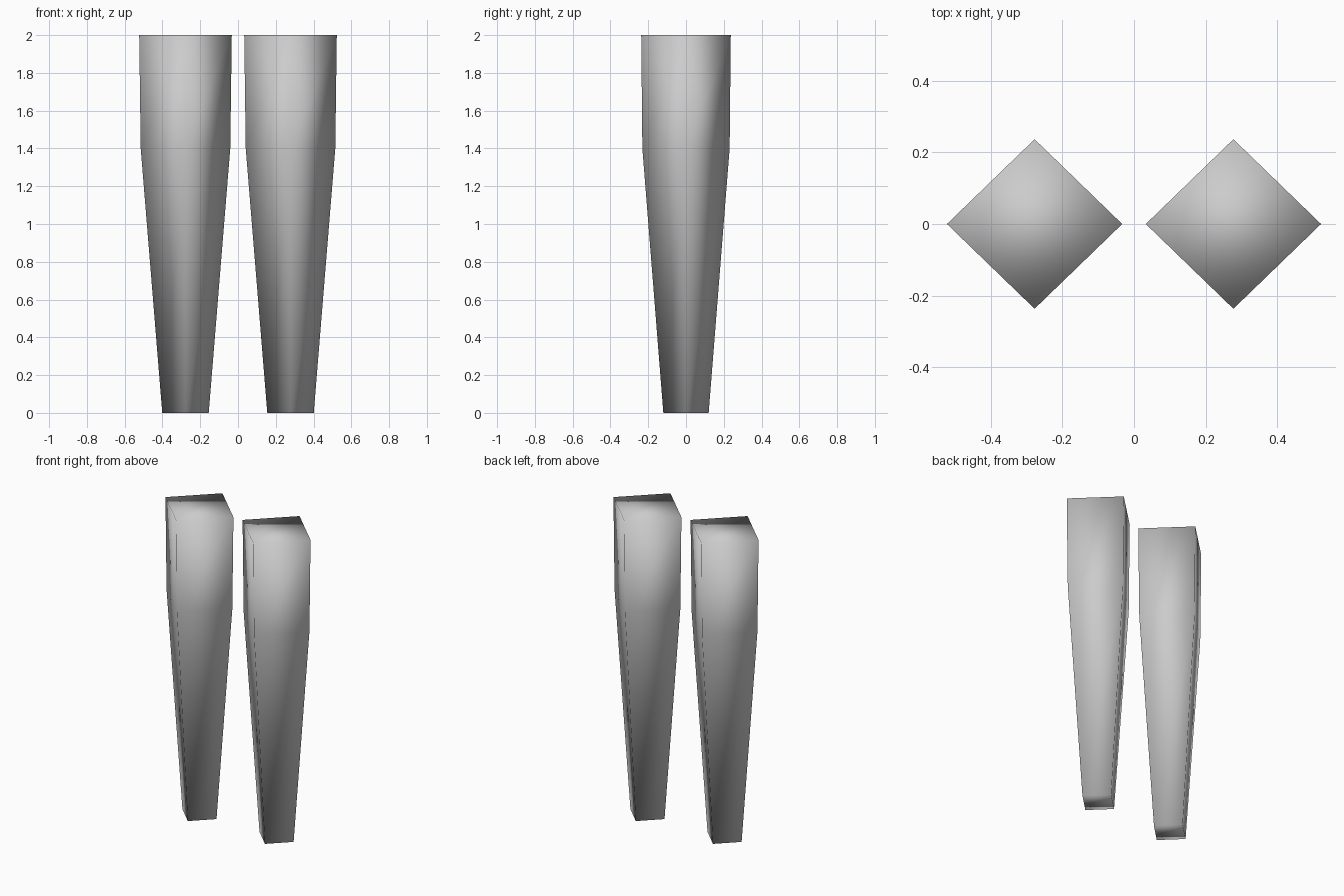
import bpy
import bmesh

if "Cube" in bpy.data.objects:
    bpy.data.objects.remove(bpy.data.objects["Cube"])

# Leg profile: height, half width in x, half depth in y
PROFILE = [(0.0, 0.123, 0.120), (1.4, 0.237, 0.231), (2.0, 0.245, 0.237)]
OFFSET = 0.278


def make_leg(name, cx):
    bm = bmesh.new()
    # Diamond cross-sections
    rings = [[bm.verts.new((cx + dx * rx, dy * ry, z))
              for dx, dy in ((1, 0), (0, 1), (-1, 0), (0, -1))]
             for z, rx, ry in PROFILE]
    # Side walls
    for low, high in zip(rings, rings[1:]):
        for i in range(4):
            j = (i + 1) % 4
            bm.faces.new((low[i], low[j], high[j], high[i]))
    # End caps
    bm.faces.new(rings[0][::-1])
    bm.faces.new(rings[-1])
    for face in bm.faces:
        face.smooth = True
    mesh = bpy.data.meshes.new(name)
    bm.to_mesh(mesh)
    bm.free()
    obj = bpy.data.objects.new(name, mesh)
    bpy.context.collection.objects.link(obj)


# Left and right legs
for side, sign in (("left", -1), ("right", 1)):
    make_leg(side + "_leg", sign * OFFSET)
